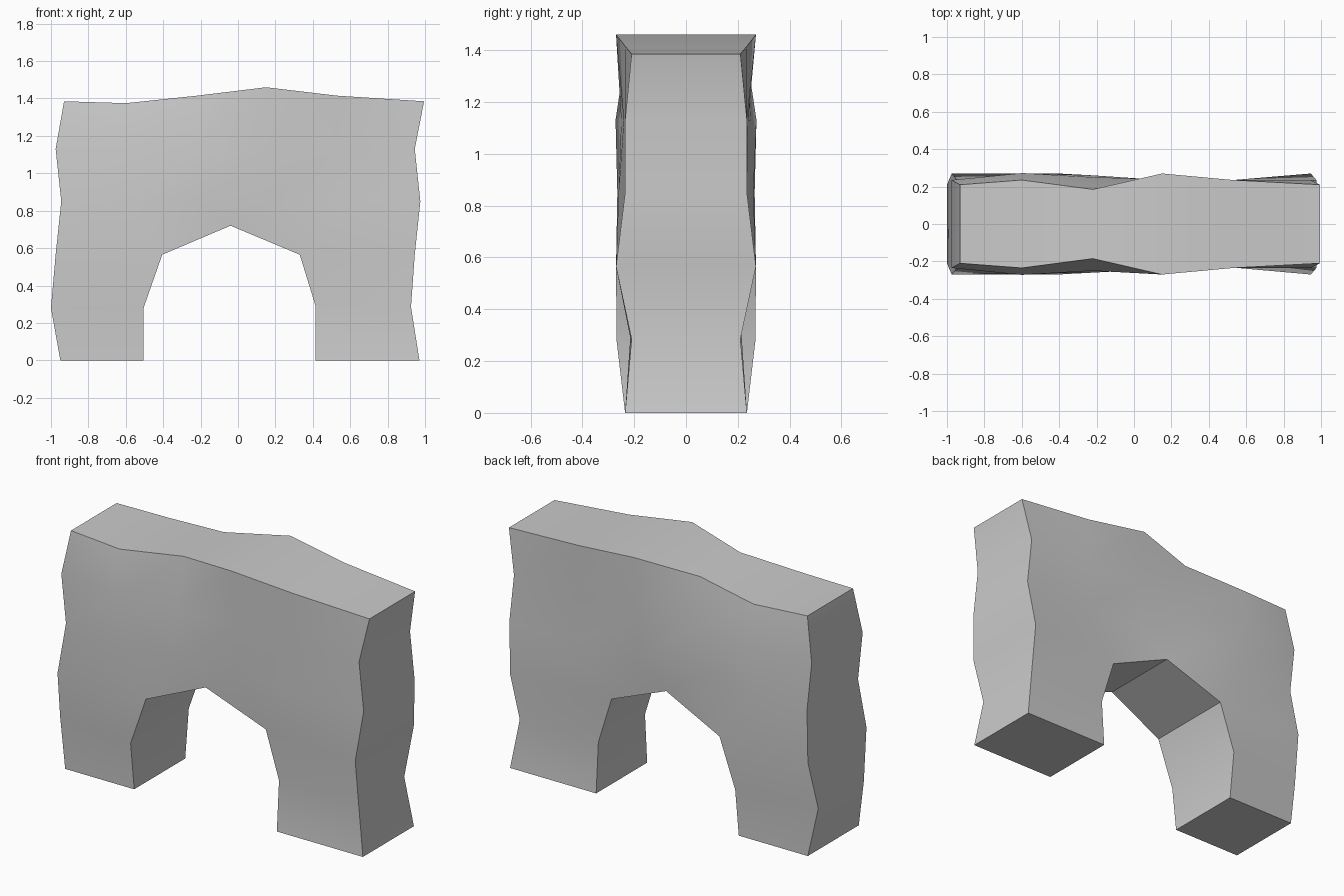
import bpy, bmesh

if "Cube" in bpy.data.objects:
    bpy.data.objects.remove(bpy.data.objects["Cube"])

# Rows of (x, z, half thickness), shared by the front and back walls
left_leg = [[(-.95, 0, .235), (-.505, 0, .235)],
            [(-1.0, .28, .21), (-.505, .28, .268)],
            [(-.975, .565, .27), (-.405, .565, .27)]]
right_leg = [[(.415, 0, .235), (.97, 0, .235)],
             [(.415, .29, .215), (.925, .285, .21)],
             [(.33, .565, .215), (.945, .565, .27)]]
upper = [[(-.945, .85, .235), (-.6, .85, .265), (-.22, .85, .26),
          (.15, .85, .235), (.53, .85, .235), (.975, .85, .235)],
         [(-.975, 1.13, .235), (-.6, 1.13, .272), (-.22, 1.13, .25),
          (.15, 1.13, .24), (.53, 1.13, .235), (.945, 1.13, .235)],
         [(-.93, 1.385, .21), (-.6, 1.375, .235), (-.22, 1.415, .185),
          (.15, 1.46, .27), (.53, 1.415, .235), (.995, 1.385, .21)]]
apex = (-.04, .72, .24)


def grid(rows):
    """Quads between neighbouring rows."""
    return [(a[i], a[i + 1], b[i + 1], b[i])
            for a, b in zip(rows, rows[1:]) for i in range(len(a) - 1)]


# Wall faces: two legs, upper wall, and the fan round the arch crown
L, R = left_leg[2], right_leg[2]
u = upper[0]
faces = grid(left_leg) + grid(right_leg) + grid(upper) + [
    (L[0], L[1], u[1], u[0]), (L[1], u[2], u[1]), (L[1], apex, u[2]),
    (apex, u[3], u[2]), (apex, R[0], u[3]), (R[0], u[4], u[3]),
    (R[0], R[1], u[5], u[4])]

bm = bmesh.new()
points = {p for f in faces for p in f}
front = {p: bm.verts.new((p[0], -p[2], p[1])) for p in points}
back = {p: bm.verts.new((p[0], p[2], p[1])) for p in points}
for f in faces:
    bm.faces.new([front[p] for p in f])
    bm.faces.new([back[p] for p in reversed(f)])

# Join the two walls along every open edge
edges = {(f[i - 1], f[i]) for f in faces for i in range(len(f))}
for a, b in edges:
    if (b, a) not in edges:
        bm.faces.new([front[b], front[a], back[a], back[b]])
bmesh.ops.recalc_face_normals(bm, faces=bm.faces)

mesh = bpy.data.meshes.new("stone_arch")
bm.to_mesh(mesh)
bm.free()
arch = bpy.data.objects.new("stone_arch", mesh)
bpy.context.collection.objects.link(arch)
bpy.context.view_layer.objects.active = arch
arch.select_set(True)
bpy.ops.object.shade_smooth_by_angle()
